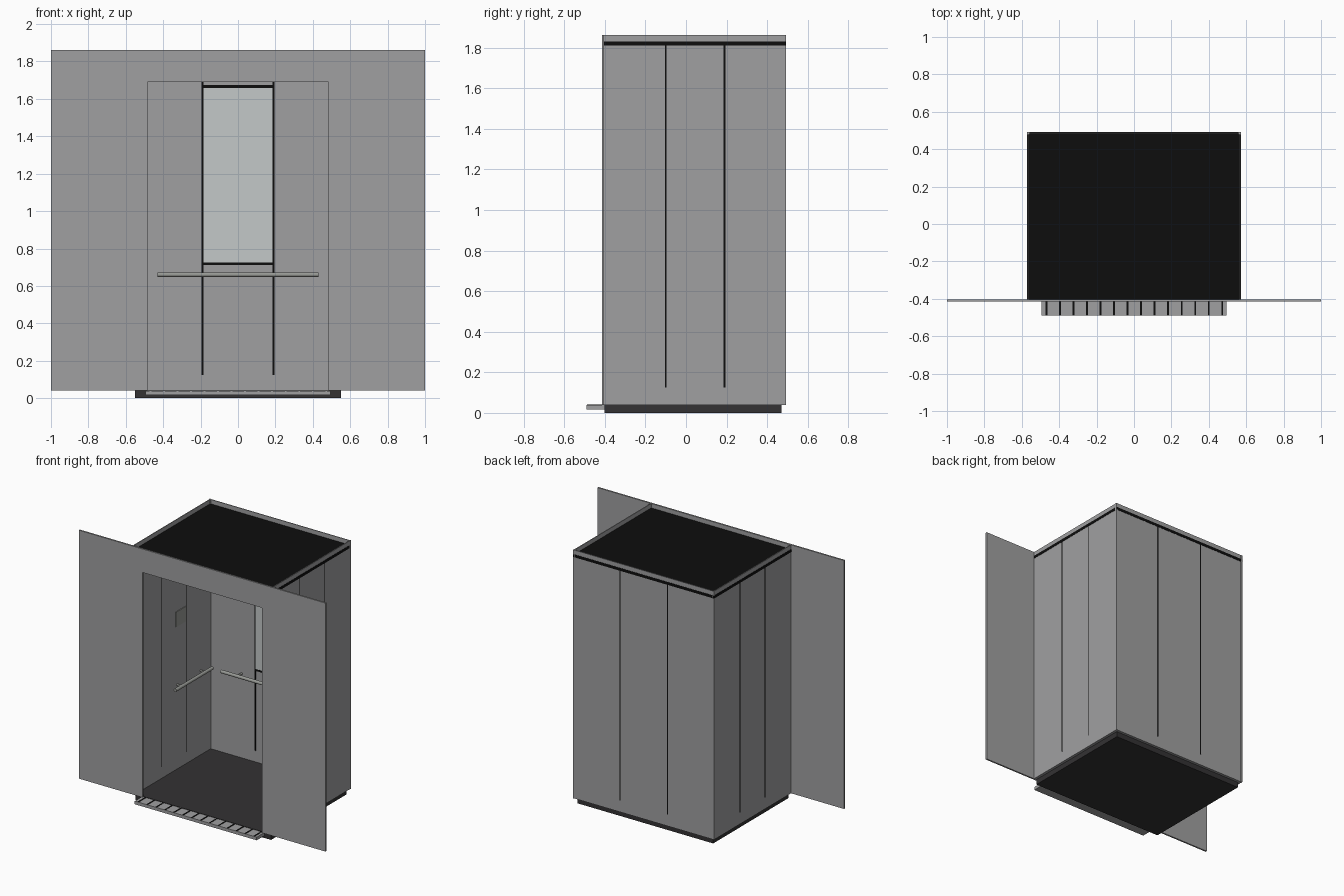
import bpy
from mathutils import Vector

cube = bpy.data.objects.get("Cube")
if cube:
    bpy.data.objects.remove(cube, do_unlink=True)


def material(name, r, g, b):
    m = bpy.data.materials.new(name)
    m.use_nodes = True
    m.diffuse_color = (r, g, b, 1)
    m.node_tree.nodes["Principled BSDF"].inputs["Base Color"].default_value = (r, g, b, 1)
    return m


STEEL = material("brushed_steel", 0.35, 0.35, 0.355)
DARK = material("dark_floor", 0.033, 0.032, 0.033)
BLACK = material("black_trim", 0.004, 0.004, 0.004)
MIRROR = material("mirror_glass", 0.55, 0.58, 0.58)
RAIL = material("handrail_metal", 0.31, 0.32, 0.30)


def box(name, mat, x, y, z):
    """Box from (min, max) ranges on each axis."""
    bpy.ops.mesh.primitive_cube_add(size=1)
    ob = bpy.context.object
    ob.name = name
    for v in ob.data.vertices:
        v.co = [r[0] if c < 0 else r[1] for c, r in zip(v.co, (x, y, z))]
    ob.data.materials.append(mat)
    return ob


def rod(name, a, b, radius):
    """Round bar between two points."""
    a, b = Vector(a), Vector(b)
    d = b - a
    bpy.ops.mesh.primitive_cylinder_add(vertices=16, radius=radius, depth=d.length, location=(a + b) / 2)
    ob = bpy.context.object
    ob.name = name
    ob.rotation_euler = d.to_track_quat('Z', 'Y').to_euler()
    ob.data.materials.append(RAIL)
    bpy.ops.object.shade_smooth_by_angle()


W, BACK, FRONT = 0.57, 0.49, -0.403     # car half width, back and front planes
BOTTOM, ROOF, TOP = 0.04, 1.81, 1.862
T = 0.02                                # wall thickness
RIM = 0.006
SIDES = ((-1, "right"), (1, "left"))

# Floor, ceiling and back wall
box("floor_base", DARK, (-0.55, 0.55), (-0.402, 0.47), (0, BOTTOM + 0.002))
box("ceiling", BLACK, (-W - 0.002, W + 0.002), (FRONT, BACK + 0.002), (ROOF, ROOF + 0.02))
box("back_wall", STEEL, (-W, W), (BACK - T, BACK), (BOTTOM, ROOF))
box("back_rim", STEEL, (-W, W), (BACK - RIM, BACK), (ROOF + 0.02, TOP))

# Front panel: two wide wings and a lintel around the doorway
box("front_lintel", STEEL, (-0.485, 0.485), (-0.415, FRONT), (1.69, TOP))
for s, side in SIDES:
    box(side + "_front_wing", STEEL, sorted((s * 0.485, s)), (-0.415, FRONT), (BOTTOM, TOP))
    # Side wall with its raised rim and rear corner post
    box(side + "_wall", STEEL, sorted((s * (W - T), s * W)), (FRONT, BACK - T), (BOTTOM, ROOF))
    box(side + "_rim", STEEL, sorted((s * (W - RIM), s * W)), (FRONT, BACK - RIM), (ROOF + 0.02, TOP))
    box(side + "_corner_post", STEEL, sorted((s * (W - 0.012), s * (W + 0.002))),
        (BACK - 0.012, BACK + 0.002), (BOTTOM, TOP))
    # Panel joints showing on both faces of the walls
    for i, y in enumerate((-0.1, 0.19)):
        box(f"{side}_wall_joint_{i + 1}", BLACK, sorted((s * (W - T - 0.002), s * (W + 0.001))),
            (y - 0.004, y + 0.004), (0.125, ROOF))
    box(side + "_back_joint", BLACK, sorted((s * 0.184, s * 0.195)),
        (BACK - T - 0.002, BACK - T), (0.125, ROOF))
    box(side + "_back_outer_joint", BLACK, sorted((s * 0.189, s * 0.196)),
        (BACK, BACK + 0.001), (0.125, ROOF))
    # Side handrail on two brackets
    rod(side + "_handrail", (s * 0.51, 0.0, 0.66), (s * 0.51, 0.43, 0.66), 0.012)
    for y in (0.08, 0.35):
        rod(side + "_rail_bracket", (s * 0.51, y, 0.66), (s * (W - T), y, 0.66), 0.007)

# Mirror on the back wall with its two cross trims
box("mirror", MIRROR, (-0.184, 0.184), (BACK - T - 0.002, BACK - T), (0.725, 1.66))
for name, z in (("mirror_bottom_trim", 0.718), ("mirror_top_trim", 1.666)):
    box(name, BLACK, (-0.19, 0.19), (BACK - T - 0.003, BACK - T), (z - 0.007, z + 0.007))

# Back handrail
rod("back_handrail", (-0.43, 0.42, 0.66), (0.43, 0.42, 0.66), 0.012)
for x in (-0.3, 0.3):
    rod("back_rail_bracket", (x, 0.42, 0.66), (x, BACK - T, 0.66), 0.007)

# Display plate on the right wall
box("wall_display", RAIL, (-W + T, -W + T + 0.005), (0.06, 0.175), (1.09, 1.2))

# Door sill with a row of dark grooves
box("door_sill", STEEL, (-0.495, 0.495), (-0.49, -0.402), (0.016, 0.039))
for i in range(14):
    x = -0.468 + i * 0.0723
    box(f"sill_groove_{i + 1}", BLACK, (x - 0.005, x + 0.005), (-0.489, -0.403), (0.039, 0.041))
